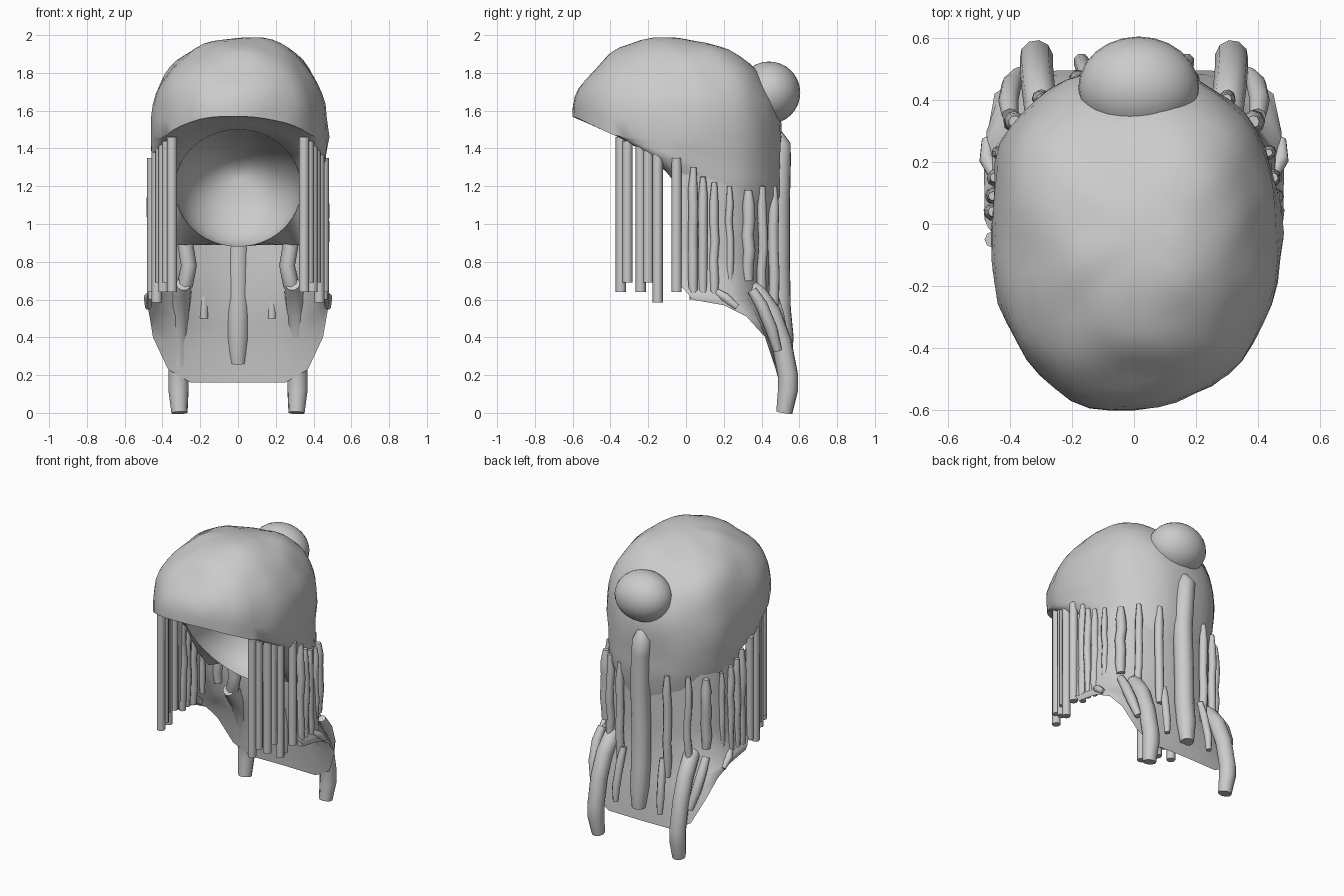
import bpy, math, random
from mathutils import Vector, noise

if "Cube" in bpy.data.objects:
    bpy.data.objects.remove(bpy.data.objects["Cube"])

random.seed(4)
mat = bpy.data.materials.new("hair_grey")
mat.diffuse_color = (0.6, 0.6, 0.6, 1)
mat.use_nodes = True
mat.node_tree.nodes["Principled BSDF"].inputs["Base Color"].default_value = mat.diffuse_color


def finish(ob, angle=50):
    ob.data.materials.append(mat)
    bpy.ops.object.select_all(action='DESELECT')
    ob.select_set(True)
    bpy.context.view_layer.objects.active = ob
    if ob.type == 'CURVE':
        bpy.ops.object.convert(target='MESH')
    bpy.ops.object.shade_smooth_by_angle(angle=math.radians(angle))


def grid_mesh(name, rows, closed=False, caps=()):
    """Skin a list of equally long point rows; caps are row indices to close."""
    n = len(rows[0])
    verts = [tuple(p) for r in rows for p in r]
    faces = []
    for j in range(len(rows) - 1):
        for i in range(n if closed else n - 1):
            k = (i + 1) % n
            faces.append((j*n + i, (j+1)*n + i, (j+1)*n + k, j*n + k))
    for j in caps:
        ring = [j*n + i for i in range(n)]
        faces.append(ring if j == 0 else ring[::-1])
    me = bpy.data.meshes.new(name)
    me.from_pydata(verts, [], faces)
    ob = bpy.data.objects.new(name, me)
    bpy.context.collection.objects.link(ob)
    return ob


def lerp_table(table, t):
    for (a, va), (b, vb) in zip(table, table[1:]):
        if t <= b:
            f = max(0, (t - a) / (b - a))
            return va + (vb - va) * f
    return table[-1][1]


def strand(name, pts, radius, tips=(1, 1), sides=2):
    cu = bpy.data.curves.new(name, 'CURVE')
    cu.dimensions = '3D'
    cu.bevel_depth = radius
    cu.bevel_resolution = sides
    cu.use_fill_caps = True
    sp = cu.splines.new('POLY')
    sp.points.add(len(pts) - 1)
    for i, (q, p) in enumerate(zip(sp.points, pts)):
        q.co = (*p, 1)
        q.radius = tips[0] if i == 0 else tips[1] if i == len(pts) - 1 else 1
    ob = bpy.data.objects.new(name, cu)
    bpy.context.collection.objects.link(ob)
    finish(ob)


# Hair cap: domed outside, rolled brim, lining and hollow inner bowl in one skin
N = 48
thetas = [2 * math.pi * i / N for i in range(N)]
apex = Vector((0.04, -0.06, 1.985))
rim_z = [(-0.6, 1.57), (-0.1, 1.34), (0.1, 1.28), (0.18, 1.17), (0.5, 1.15)]


def outline(th):
    c, s = math.cos(th), math.sin(th)
    ex, ey, ry = (0.9, 0.95, 0.57) if s < 0 else (0.82, 0.9, 0.5)
    x = 0.475 * math.copysign(abs(c) ** ex, c)
    return x, ry * math.copysign(abs(s) ** ey, s) - (0.03 if s < 0 else 0.03 * (1 - s))


def bump(p, amp=0.026):
    p = Vector(p)
    d = noise.noise(p * 3.2 + Vector((5, 2, 1))) * amp + noise.noise(p * 7) * amp * 0.5
    return p + (p - Vector((0, 0, 1.4))).normalized() * d


rows = []
for j in range(1, 15):
    t = j / 14 * math.pi / 2
    ring = []
    for th in thetas:
        x, y = outline(th)
        ze = max(1.46, lerp_table(rim_z, y))
        f = math.sin(t)
        e = 0.93 - 0.2 * math.cos(th) ** 2
        ring.append(bump((apex.x + (x - apex.x) * f, apex.y + (y - apex.y) * f,
                          ze + (apex.z - ze) * math.cos(t) ** e)))
    rows.append(ring)
for k in (0.35, 0.7, 1):
    ring = []
    for th in thetas:
        x, y = outline(th)
        zr = lerp_table(rim_z, y)
        ze = max(1.46, zr)
        ring.append(bump((x * (1 - 0.03 * k), y * (1 - 0.02 * k), ze + (zr - ze) * k), 0.02))
    rows.append(ring)
inner, lining = [], []
for th, r in zip(thetas, rows[-1]):
    z = 1.19 - 0.31 * math.sin(th)
    s = (1.5 - z) / 0.62
    p = Vector((0.335 * math.cos(th), -0.42 + 0.58 * max(s, 0) ** 0.6, z))
    inner.append(p)
    w = min(1, max(0, math.sin(th)) * 2.5)
    lining.append(r.lerp(p, 0.5).lerp(Vector((r.x * 0.8, r.y * 0.84, 0.89)), w))
rows += [lining, inner]
for j in range(1, 9):
    a = j / 8.2 * math.pi / 2
    rows.append([Vector((p.x * math.cos(a), p.y + (0.39 - p.y) * math.sin(a),
                         1.25 + (p.z - 1.25) * math.cos(a))) for p in inner])
finish(grid_mesh("hair_cap", rows, True, (0, len(rows) - 1)), 60)

# Bun at the back of the head
bpy.ops.mesh.primitive_uv_sphere_add(segments=24, ring_count=16, radius=1,
                                     location=(0.015, 0.44, 1.695))
bun = bpy.context.object
bun.name = "bun"
bun.scale = (0.195, 0.165, 0.165)
finish(bun)

# Draped sheet of back hair, flaring into a flatter cape at the bottom
top = [(0.44, -0.03, 1.27), (0.44, 0.12, 1.25), (0.42, 0.23, 1.2), (0.37, 0.32, 1.2),
       (0.3, 0.38, 1.2), (0.17, 0.44, 1.2), (0, 0.45, 1.2)]
mid = [(0.45, -0.04, 0.68), (0.46, 0.12, 0.65), (0.455, 0.24, 0.62), (0.4, 0.32, 0.62),
       (0.31, 0.37, 0.62), (0.18, 0.435, 0.62), (0, 0.45, 0.62)]
low = [(0.48, 0.03, 0.6), (0.478, 0.2, 0.57), (0.468, 0.32, 0.51), (0.45, 0.42, 0.4),
       (0.37, 0.475, 0.23), (0.25, 0.495, 0.16), (0, 0.5, 0.16)]


def mirrored(half):
    return [Vector(p) for p in half] + [Vector((-x, y, z)) for x, y, z in half[-2::-1]]


T, M, L = mirrored(top), mirrored(mid), mirrored(low)
sheet = [[a.lerp(b, k / 3) for a, b in zip(T, M)] for k in range(4)]
for k in (0.33, 0.66, 1):
    sheet.append([a.lerp(b, k) + Vector((a.x * 0.03, 0.008, 0)) * math.sin(k * math.pi)
                  for a, b in zip(M, L)])
finish(grid_mesh("back_sheet", sheet), 60)

# Straight locks framing the face
for s in (-1, 1):
    for x, y, z0, z1 in ((0.35, -0.345, 0.64, 1.46), (0.375, -0.31, 0.69, 1.44),
                         (0.395, -0.24, 0.64, 1.42), (0.43, -0.15, 0.585, 1.38),
                         (0.41, -0.2, 0.69, 1.4), (0.455, -0.05, 0.64, 1.35)):
        strand("face_lock", [(s * x, y, z1), (s * x, y, z0)], 0.027)

# Slightly wavy side and back locks
for s in (-1, 1):
    for x, y, z0, z1, r in ((0.455, 0.04, 0.6, 1.3, 0.027), (0.455, 0.09, 0.61, 1.25, 0.025),
                            (0.45, 0.15, 0.6, 1.22, 0.025), (0.435, 0.23, 0.65, 1.2, 0.02),
                            (0.385, 0.33, 0.7, 1.18, 0.033), (0.3, 0.405, 0.55, 1.2, 0.025),
                            (0.18, 0.465, 0.5, 1.2, 0.028)):
        pts = []
        for k in range(7):
            w = 0.005 if 0 < k < 6 else 0
            pts.append((s * x + random.uniform(-w, w), y + random.uniform(-w, w),
                        z1 + (z0 - z1) * k / 6))
        strand("side_lock", pts, r, (0.6, 0.8))
    # inner lock behind the jaw
    strand("inner_lock", [(s * 0.27, 0.34, 1.1), (s * 0.28, 0.33, 0.9), (s * 0.26, 0.34, 0.78),
                          (s * 0.28, 0.34, 0.68), (s * 0.3, 0.36, 0.6)], 0.042, (0.8, 0.5))

# Long thick lock down the centre back
strand("centre_back_lock", [(0, 0.48, 1.48), (-0.01, 0.495, 1.42), (0, 0.495, 1.32),
                            (0.01, 0.49, 1.1), (0, 0.49, 0.8), (0, 0.495, 0.55),
                            (0, 0.51, 0.4), (0, 0.52, 0.26)], 0.062, (0.5, 0.7), 3)

# Curved lower locks: long pair that reaches the ground, then short tips
for s in (-1, 1):
    strand("long_lower_lock", [(s * 0.29, 0.31, 0.68), (s * 0.3, 0.37, 0.64),
                               (s * 0.31, 0.45, 0.53), (s * 0.315, 0.505, 0.38),
                               (s * 0.315, 0.54, 0.2), (s * 0.315, 0.54, 0.12),
                               (s * 0.31, 0.52, 0.0)], 0.054, (0.7, 0.8), 3)
    strand("outer_tip", [(s * 0.4, 0.35, 0.65), (s * 0.405, 0.4, 0.57),
                         (s * 0.395, 0.45, 0.45), (s * 0.37, 0.485, 0.33)], 0.033, (0.8, 0.7))
    strand("inner_tip", [(s * 0.15, 0.47, 0.62), (s * 0.16, 0.495, 0.52),
                         (s * 0.17, 0.525, 0.36), (s * 0.17, 0.53, 0.26)], 0.026, (0.8, 0.7))
    strand("shoulder_tip", [(s * 0.45, 0.16, 0.64), (s * 0.475, 0.21, 0.61),
                            (s * 0.475, 0.27, 0.56)], 0.025, (0.8, 0.7))
